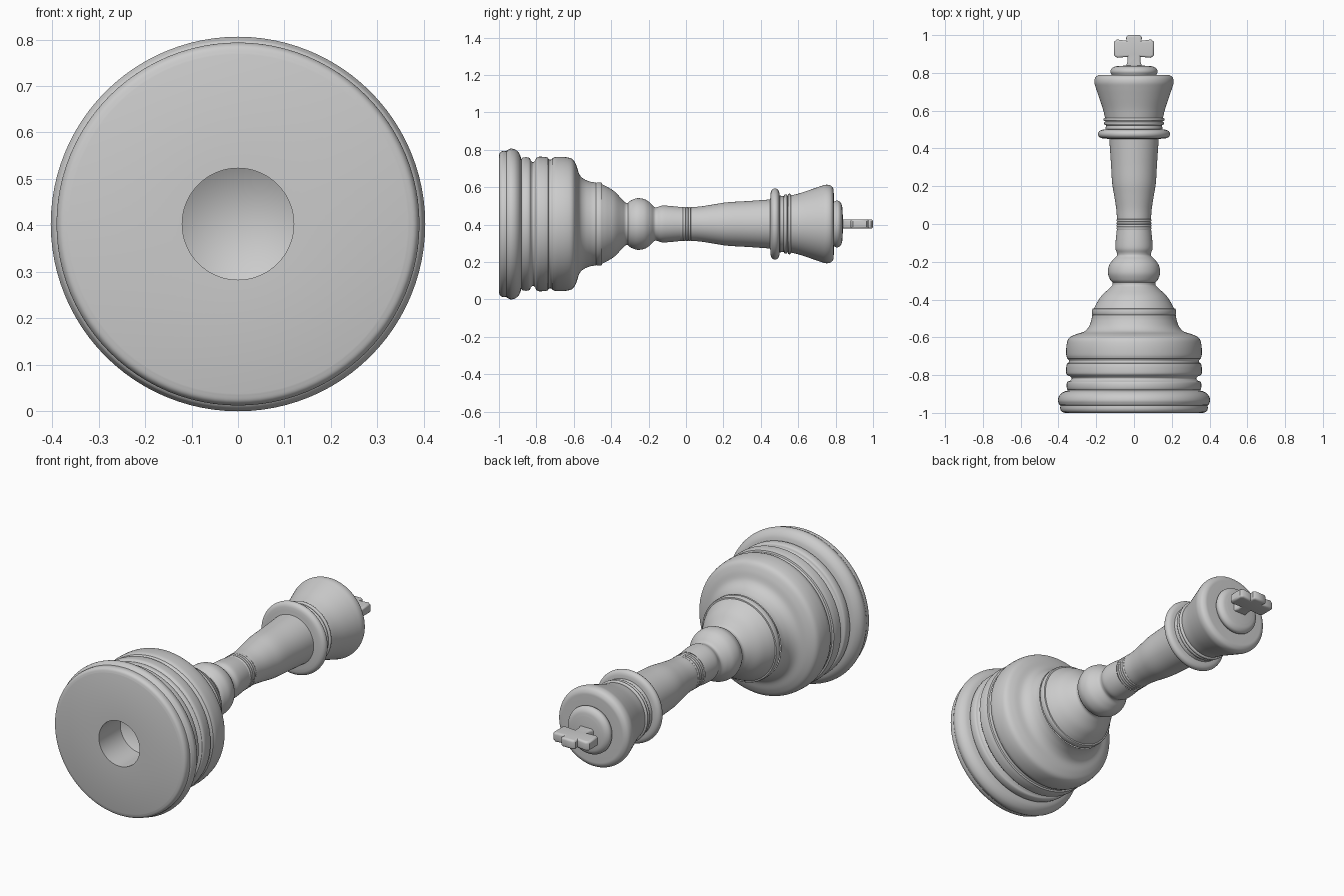
import bpy, bmesh, math
from mathutils import Vector

default = bpy.data.objects.get("Cube")
if default:
    bpy.data.objects.remove(default, do_unlink=True)

AXIS_HEIGHT = 0.403
SEGMENTS = 96

grey = bpy.data.materials.new("plain grey")
grey.use_nodes = True
grey.diffuse_color = (0.6, 0.6, 0.6, 1)
grey.node_tree.nodes["Principled BSDF"].inputs["Base Color"].default_value = (0.6, 0.6, 0.6, 1)


def finish(name, bm, angle=38):
    """Turn a bmesh into a smooth shaded object."""
    mesh = bpy.data.meshes.new(name)
    bm.to_mesh(mesh)
    bm.free()
    mesh.materials.append(grey)
    obj = bpy.data.objects.new(name, mesh)
    bpy.context.collection.objects.link(obj)
    bpy.ops.object.select_all(action="DESELECT")
    obj.select_set(True)
    bpy.context.view_layer.objects.active = obj
    bpy.ops.object.shade_smooth_by_angle(angle=math.radians(angle))
    return obj


def curve(*points, steps=5):
    """Smooth curve passing through (along, radius) points."""
    pts = [Vector(p) for p in points]
    pts = [2 * pts[0] - pts[1]] + pts + [2 * pts[-1] - pts[-2]]
    out = []
    for a, b, c, d in zip(pts, pts[1:], pts[2:], pts[3:]):
        for k in range(steps):
            t = k / steps
            out.append(b + (c - a) * t / 2 + (2 * a - 5 * b + 4 * c - d) * t * t / 2
                       + (3 * b - a - 3 * c + d) * t ** 3 / 2)
    return out + [pts[-2]]


def bead(start, end, root, crest, steps=10):
    """Half round moulding rising from root to crest radius."""
    out = []
    for k in range(steps + 1):
        t = math.pi * k / steps
        along = (start + end) / 2 - math.cos(t) * (end - start) / 2
        out.append(Vector((along, root + (crest - root) * math.sin(t) ** 0.7 if 0 < k < steps else root)))
    return out


def lathe(name, profile):
    """Revolve an (along, radius) profile round the lying axis."""
    bm = bmesh.new()
    rings = []
    for along, radius in profile:
        ring = []
        for j in range(SEGMENTS):
            a = math.tau * j / SEGMENTS
            ring.append(bm.verts.new((radius * math.sin(a), along, AXIS_HEIGHT + radius * math.cos(a))))
        rings.append(ring)
    for low, high in zip(rings, rings[1:]):
        for j in range(SEGMENTS):
            k = (j + 1) % SEGMENTS
            bm.faces.new((low[j], low[k], high[k], high[j]))
    bmesh.ops.remove_doubles(bm, verts=bm.verts, dist=0.0001)
    return finish(name, bm)


# Base plate, with a drilled socket in its underside
lathe("base_plate",
      [(-0.75, 0), (-0.82, 0.12), (-1, 0.12), (-1, 0.365)]
      + curve((-1, 0.365), (-0.994, 0.382), (-0.98, 0.39), (-0.96, 0.39))
      + curve((-0.957, 0.395), (-0.935, 0.403), (-0.91, 0.396), (-0.89, 0.375), (-0.88, 0.345)))

# Stacked drum mouldings
lathe("drum",
      bead(-0.88, -0.832, 0.345, 0.357)
      + curve((-0.83, 0.34), (-0.818, 0.33), (-0.805, 0.34))
      + curve((-0.803, 0.35), (-0.79, 0.359), (-0.76, 0.359), (-0.738, 0.355))
      + curve((-0.735, 0.347), (-0.725, 0.344), (-0.715, 0.349))
      + curve((-0.713, 0.353), (-0.69, 0.359), (-0.64, 0.357), (-0.605, 0.345), (-0.585, 0.31),
              (-0.57, 0.265), (-0.545, 0.24), (-0.51, 0.226), (-0.482, 0.222)))

# Bell shaped shoulder with a thin ring
lathe("shoulder",
      bead(-0.482, -0.448, 0.216, 0.223)
      + curve((-0.448, 0.212), (-0.42, 0.198), (-0.38, 0.172), (-0.345, 0.135), (-0.325, 0.115), (-0.31, 0.113)))

# Ball and waist of the stem
lathe("stem_ball",
      curve((-0.31, 0.113), (-0.295, 0.126), (-0.26, 0.138), (-0.22, 0.132), (-0.19, 0.112),
            (-0.17, 0.092), (-0.155, 0.09), (-0.13, 0.098), (-0.09, 0.097), (-0.03, 0.091)))

# Fine rings round the middle of the stem
rings = []
for i in range(4):
    start = -0.03 + i * 0.014
    rings += bead(start, start + 0.014, 0.087, 0.092, steps=6)
lathe("stem_rings", rings)

# Upper stem
lathe("upper_stem",
      curve((0.026, 0.09), (0.08, 0.094), (0.15, 0.105), (0.22, 0.116), (0.32, 0.122), (0.45, 0.131)))

# Collar and neck rings
lathe("collar",
      [(0.45, 0.131)] + bead(0.452, 0.5, 0.15, 0.191)
      + [(0.502, 0.152), (0.522, 0.148)]
      + bead(0.524, 0.542, 0.15, 0.158) + bead(0.544, 0.562, 0.15, 0.162))

# Flared crown
lathe("crown",
      curve((0.562, 0.153), (0.61, 0.165), (0.67, 0.185), (0.72, 0.202), (0.75, 0.21),
            (0.775, 0.205), (0.788, 0.187), (0.79, 0.165))
      + [(0.79, 0.118)])

# Domed cap that carries the cross
lathe("cap",
      curve((0.79, 0.118), (0.805, 0.125), (0.82, 0.121), (0.832, 0.105), (0.837, 0.08))
      + [(0.84, 0)])

# Flat cross with rounded edges
half = [(0.045, 0.825), (0.034, 0.86), (0.034, 0.885), (0.09, 0.88), (0.106, 0.892),
        (0.106, 0.965), (0.09, 0.977), (0.04, 0.97), (0.042, 0.99), (0.032, 1)]
outline = half + [(-x, y) for x, y in reversed(half)]
bm = bmesh.new()
face = bm.faces.new([bm.verts.new((x, y, AXIS_HEIGHT - 0.025)) for x, y in outline])
side = bmesh.ops.extrude_face_region(bm, geom=[face])
bmesh.ops.translate(bm, vec=(0, 0, 0.05), verts=[v for v in side["geom"] if isinstance(v, bmesh.types.BMVert)])
bmesh.ops.recalc_face_normals(bm, faces=bm.faces)
rims = [e for e in bm.edges if abs(e.verts[0].co.z - e.verts[1].co.z) < 0.001]
bmesh.ops.bevel(bm, geom=rims, offset=0.014, segments=4, profile=0.5, affect="EDGES", clamp_overlap=True)
finish("cross", bm, 45)
